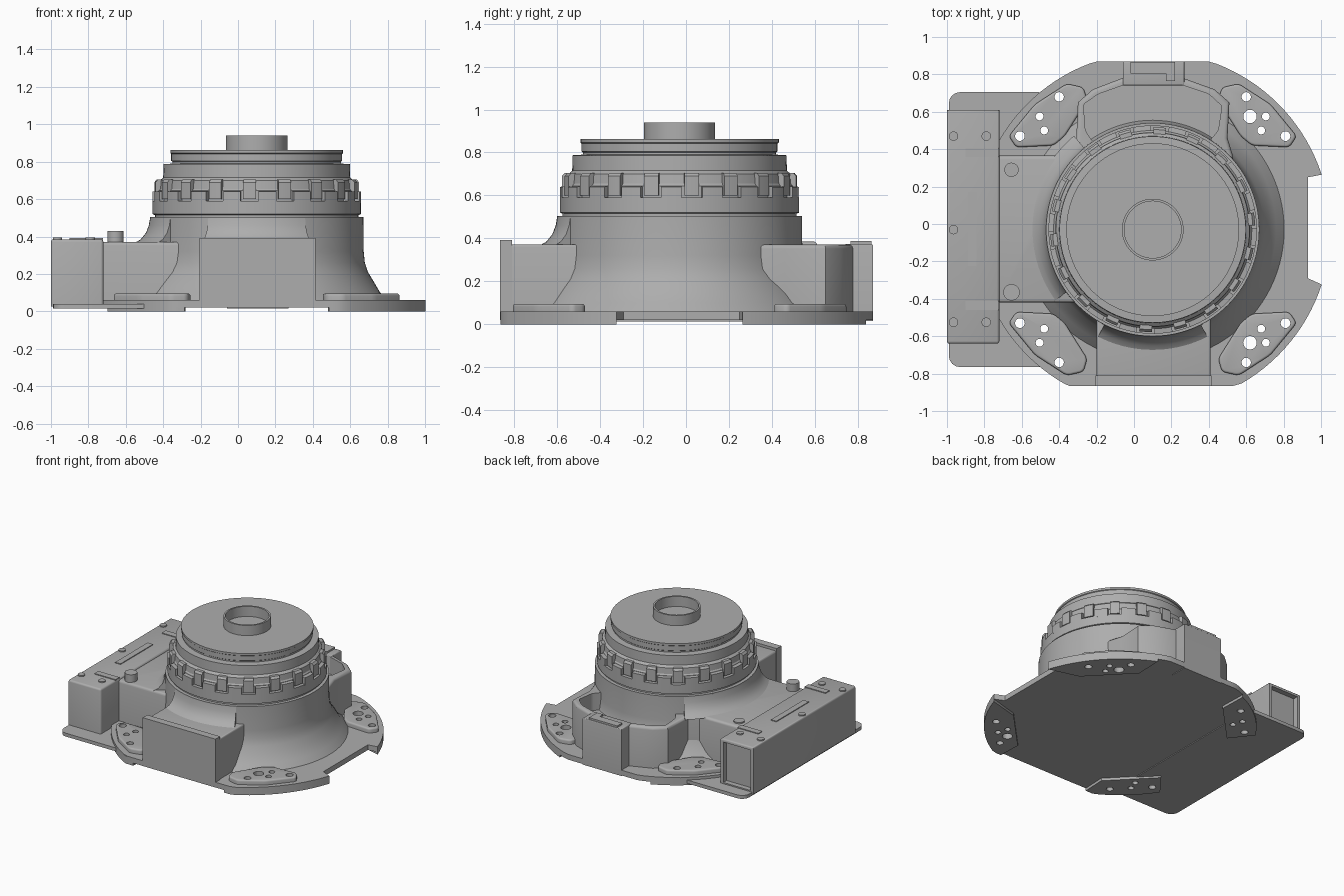
import bpy, bmesh, math
from math import sin, cos, radians

if "Cube" in bpy.data.objects:
    bpy.data.objects.remove(bpy.data.objects["Cube"])

CX, CY, RIM = 0.10, -0.03, 0.95   # turret axis and flange radius

grey = bpy.data.materials.new("cast_grey")
grey.use_nodes = True
grey.diffuse_color = (0.42, 0.42, 0.42, 1)
bsdf = next(n for n in grey.node_tree.nodes if n.type == 'BSDF_PRINCIPLED')
bsdf.inputs["Base Color"].default_value = (0.42, 0.42, 0.42, 1)
bsdf.inputs["Roughness"].default_value = 0.6


def finish(name, bm):
    bmesh.ops.remove_doubles(bm, verts=bm.verts, dist=1e-5)
    bmesh.ops.recalc_face_normals(bm, faces=bm.faces)
    me = bpy.data.meshes.new(name)
    bm.to_mesh(me)
    bm.free()
    me.materials.append(grey)
    ob = bpy.data.objects.new(name, me)
    bpy.context.collection.objects.link(ob)
    return ob


def activate(ob):
    bpy.ops.object.select_all(action='DESELECT')
    ob.select_set(True)
    bpy.context.view_layer.objects.active = ob


def smooth(ob):
    activate(ob)
    bpy.ops.object.shade_smooth_by_angle(angle=radians(32))


def cut(ob, cutter):
    mod = ob.modifiers.new("cut", 'BOOLEAN')
    mod.operation, mod.solver, mod.object = 'DIFFERENCE', 'EXACT', cutter
    activate(ob)
    bpy.ops.object.modifier_apply(modifier=mod.name)


def extrude(name, pts, z0, z1, round_top=0.0, round_side=0.0):
    """Upright prism with optional rounded corners and top edges."""
    bm = bmesh.new()
    base = bm.faces.new([bm.verts.new((x, y, z0)) for x, y in pts])
    up = bmesh.ops.extrude_face_region(bm, geom=[base])["geom"]
    bmesh.ops.translate(bm, vec=(0, 0, z1 - z0),
                        verts=[v for v in up if isinstance(v, bmesh.types.BMVert)])
    if round_side:
        sides = [e for e in bm.edges if abs(e.verts[0].co.z - e.verts[1].co.z) > 1e-4]
        bmesh.ops.bevel(bm, geom=sides, offset=round_side, segments=4,
                        affect='EDGES', profile=0.5)
    if round_top:
        tops = [e for e in bm.edges if all(v.co.z > z1 - 1e-5 for v in e.verts)]
        bmesh.ops.bevel(bm, geom=tops, offset=round_top, segments=3,
                        affect='EDGES', profile=0.5)
    ob = finish(name, bm)
    smooth(ob)
    return ob


def box(name, x0, x1, y0, y1, z0, z1, top=0.0, side=0.0):
    return extrude(name, [(x0, y0), (x1, y0), (x1, y1), (x0, y1)], z0, z1, top, side)


def lathe(name, profile, a0=0, a1=360, steps=96, centre=(CX, CY)):
    """Turn a closed (radius, z) profile round an upright axis."""
    bm = bmesh.new()
    full = a1 - a0 == 360
    rings = []
    for i in range(steps if full else steps + 1):
        a = radians(a0 + (a1 - a0) * i / steps)
        rings.append([bm.verts.new((centre[0] + r * cos(a), centre[1] + r * sin(a), z))
                      for r, z in profile])
    n = len(profile)
    for i in range(steps):
        p, q = rings[i], rings[(i + 1) % len(rings)]
        for j in range(n if not full or profile[0][0] > 0 else n - 1):
            k = (j + 1) % n
            bm.faces.new((p[j], p[k], q[k], q[j]))
    if not full:
        bm.faces.new(rings[0])
        bm.faces.new(rings[-1])
    ob = finish(name, bm)
    smooth(ob)
    return ob


def disc(name, x, y, r, z0, z1, steps=24):
    return lathe(name, [(0, z0), (r, z0), (r, z1), (0, z1)], 0, 360, steps, (x, y))


def rim(a, r=RIM):
    return (CX + r * cos(radians(a)),
            max(-0.865, min(0.87, CY + r * sin(radians(a)))))


def mirror(pts, sx, sy):
    return [(CX + sx * (x - CX), CY + sy * (y - CY)) for x, y in pts]


# Flange plate with flat front and back and a notch on one side
outline = [(0.93, -0.29), (0.93, 0.25)] + [rim(18 + 3 * i) for i in range(109)]
flange = extrude("flange_plate", outline, 0.02, 0.06)
drilled = [flange]

# Side plate under the box
drilled.append(box("side_plate", -0.99, -0.45, -0.765, 0.705, 0.014, 0.04, 0, 0.06))

# Feet under the flange and raised bolt pads, one per quadrant
pad = [(0.45, 0.66), (0.57, 0.47), (0.63, 0.42), (0.83, 0.41),
       (0.87, 0.47), (0.73, 0.64), (0.56, 0.75), (0.47, 0.73)]
holes = [(0.60, 0.68, 0.025), (0.705, 0.575, 0.021), (0.68, 0.50, 0.021), (0.81, 0.47, 0.026)]
hole_bm = bmesh.new()
for sx, side in ((1, "left"), (-1, "right")):
    last = 18 if sx > 0 else 33
    foot = [rim(last + (66 - last) * i / 16) for i in range(17)] + [rim(60, 0.76), rim(28, 0.76)]
    for sy, end in ((1, "back"), (-1, "front")):
        pts = [(x, max(-0.865, y)) for x, y in mirror(foot, sx, sy)]
        drilled.append(extrude(f"{end}_{side}_foot", pts, 0.0, 0.058))
        drilled.append(extrude(f"{end}_{side}_bolt_pad", mirror(pad, sx, sy),
                               0.05, 0.095, 0.012, 0.02))
        extra = [(0.62, 0.575, 0.036)] if sx > 0 else []
        for x, y, r in holes + extra:
            (hx, hy), = mirror([(x, y)], sx, sy)
            new = bmesh.ops.create_cone(hole_bm, cap_ends=True, segments=20,
                                        radius1=r, radius2=r, depth=0.5)
            bmesh.ops.translate(hole_bm, verts=new["verts"], vec=(hx, hy, 0))
drill = finish("drill", hole_bm)
drill.hide_render = True
for ob in drilled:
    cut(ob, drill)
    smooth(ob)
bpy.data.objects.remove(drill)

# Flared housing
lathe("flared_housing", [(0, 0.03), (0.72, 0.03), (0.70, 0.065), (0.66, 0.10), (0.625, 0.16),
                         (0.595, 0.21), (0.578, 0.26), (0.572, 0.32), (0.57, 0.505), (0, 0.505)])

# Stepped turret cap
lathe("turret_cap", [(0, 0.49), (0.545, 0.49), (0.545, 0.515), (0.557, 0.52), (0.557, 0.59),
                     (0.53, 0.59), (0.53, 0.645), (0.522, 0.655), (0.518, 0.70), (0.50, 0.715),
                     (0.498, 0.787), (0.45, 0.79), (0.45, 0.80), (0.457, 0.805), (0.457, 0.842),
                     (0.462, 0.846), (0.462, 0.862), (0, 0.862)])
lathe("centre_tube", [(0.152, 0.85), (0.165, 0.85), (0.165, 0.94), (0.152, 0.94)], steps=64)

# Castellated ring: low blocks alternating with tall lugs
TEETH = 18
for i in range(TEETH):
    a = 6 + 360 * i / TEETH
    lathe("lug", [(0.49, 0.60), (0.548, 0.60), (0.548, 0.69), (0.535, 0.705), (0.49, 0.705)],
          a - 3.6, a + 3.6, 4)
    lathe("ring_block", [(0.51, 0.58), (0.557, 0.58), (0.557, 0.64), (0.51, 0.645)],
          a + 5, a + 15, 5)

# Rear and side casing with a pocket behind the turret
casing = extrude("casing", [
    (-0.74, -0.42), (0.05, -0.42), (0.50, 0.10), (0.53, 0.36), (0.50, 0.46), (0.51, 0.65),
    (0.43, 0.72), (0.25, 0.785), (-0.05, 0.785), (-0.22, 0.72), (-0.30, 0.65),
    (-0.31, 0.42), (-0.37, 0.365), (-0.74, 0.365)], 0.03, 0.372, 0.02)
pocket = extrude("pocket_cutter", [
    (-0.27, 0.64), (-0.26, 0.50), (-0.22, 0.44), (0.40, 0.44), (0.45, 0.50), (0.47, 0.63),
    (0.40, 0.695), (0.22, 0.755), (-0.02, 0.755), (-0.19, 0.695)], 0.24, 0.6, 0, 0.012)
pocket.hide_render = True
cut(casing, pocket)
smooth(casing)
bpy.data.objects.remove(pocket)

# Front block with a raised lip
box("front_block", -0.20, 0.41, -0.86, -0.30, 0.03, 0.372, 0.012)
box("front_lip", -0.205, 0.415, -0.866, -0.81, 0.02, 0.392)

# Blends between the casing tops and the housing
blend = [(0.55, 0.36), (0.655, 0.365), (0.62, 0.385), (0.592, 0.42), (0.577, 0.46),
         (0.57, 0.50), (0.55, 0.50)]
lathe("side_blend", blend, 130, 216, 28)
lathe("front_blend", blend, 243, 297, 18)

# Rear bracket
box("rear_bracket", -0.06, 0.27, 0.74, 0.87, 0.015, 0.375, 0.008)
box("bracket_bar", -0.02, 0.22, 0.805, 0.865, 0.30, 0.388)
box("bracket_tab", 0.17, 0.22, 0.765, 0.81, 0.30, 0.388)

# Long side box with a framed recess at its back end
bm = bmesh.new()
bmesh.ops.create_cube(bm, size=1)
for v in bm.verts:
    v.co = (-0.86 + 0.28 * v.co.x, -0.015 + 1.25 * v.co.y, 0.205 + 0.36 * v.co.z)
end_face = max(bm.faces, key=lambda f: f.calc_center_median().y)
bmesh.ops.inset_individual(bm, faces=[end_face], thickness=0.035)
bmesh.ops.translate(bm, verts=end_face.verts, vec=(0, -0.0, 0))
inner = bmesh.ops.extrude_discrete_faces(bm, faces=[end_face])["faces"][0]
bmesh.ops.translate(bm, verts=inner.verts, vec=(0, -0.04, 0))
edges = [e for e in bm.edges if all(v.co.z > 0.38 for v in e.verts)
         or (abs(e.verts[0].co.z - e.verts[1].co.z) > 0.35 and e.verts[0].co.y < 0)]
bmesh.ops.bevel(bm, geom=edges, offset=0.014, segments=3, affect='EDGES', profile=0.5)
smooth(finish("side_box", bm))

# Strips, bolts and pegs on the side box and casing
box("long_strip", -0.888, -0.842, -0.225, 0.17, 0.38, 0.391)
for name, y in (("back_strip", 0.383), ("front_strip", -0.435)):
    box(name, -0.90, -0.722, y - 0.024, y + 0.024, 0.38, 0.391)
for x, y in ((-0.965, 0.47), (-0.79, 0.47), (-0.965, -0.03), (-0.965, -0.525), (-0.79, -0.525)):
    disc("box_bolt", x, y, 0.025, 0.38, 0.394)
disc("low_peg", -0.655, 0.29, 0.038, 0.36, 0.382)
disc("tall_peg", -0.655, -0.365, 0.044, 0.36, 0.43)
